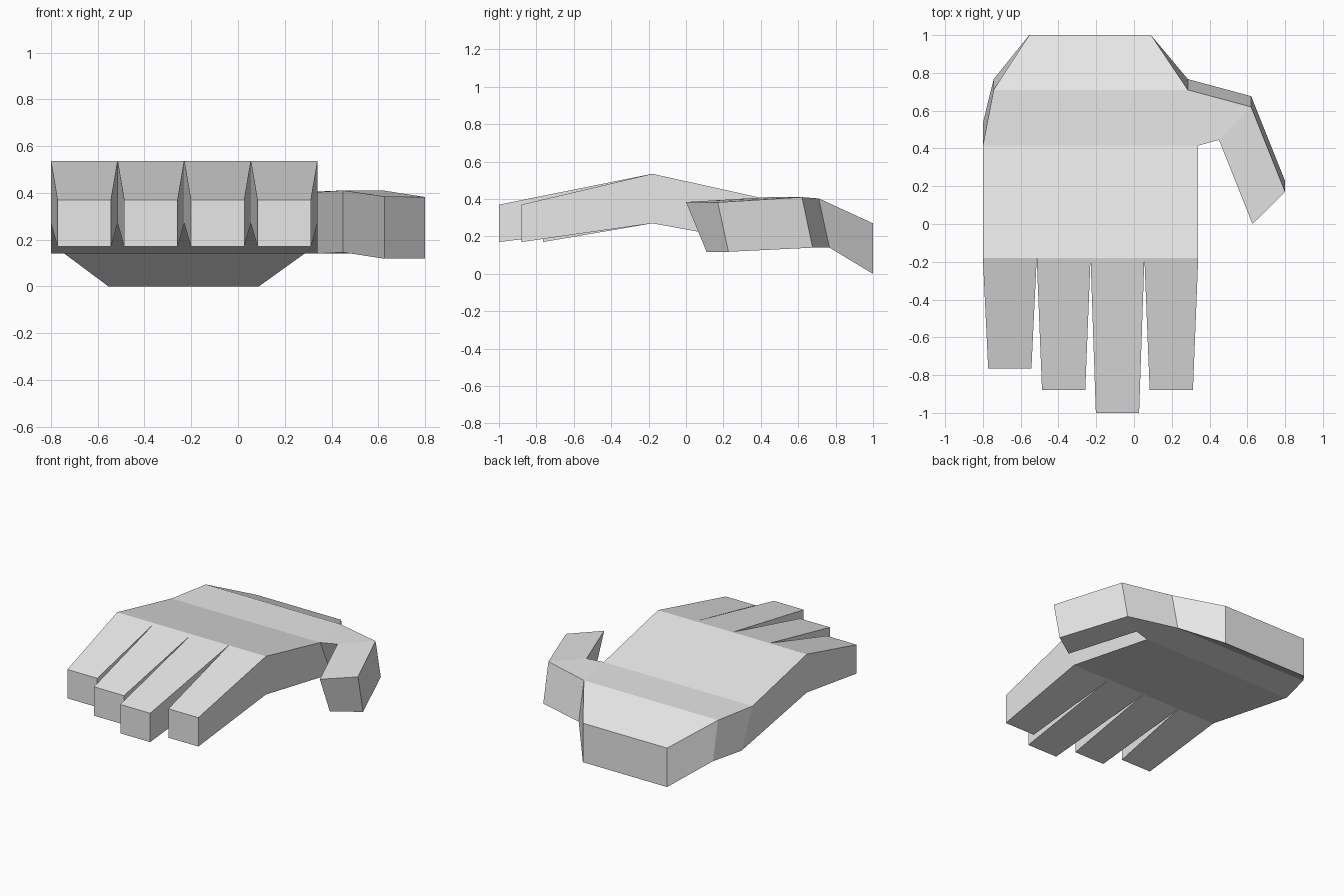
import bpy
import bmesh

if "Cube" in bpy.data.objects:
    bpy.data.objects.remove(bpy.data.objects["Cube"])

skin = bpy.data.materials.new("light grey")
skin.diffuse_color = (0.8, 0.8, 0.8, 1)
skin.use_nodes = True
skin.node_tree.nodes["Principled BSDF"].inputs["Base Color"].default_value = skin.diffuse_color


def loft(name, rings):
    """Closed flat-shaded solid through a list of four-cornered rings."""
    bm = bmesh.new()
    loops = [[bm.verts.new(p) for p in ring] for ring in rings]
    for a, b in zip(loops, loops[1:]):
        for i in range(4):
            j = (i + 1) % 4
            bm.faces.new((a[i], a[j], b[j], b[i]))
    bm.faces.new(loops[0])
    bm.faces.new(loops[-1])
    bmesh.ops.recalc_face_normals(bm, faces=bm.faces)
    mesh = bpy.data.meshes.new(name)
    bm.to_mesh(mesh)
    bm.free()
    mesh.materials.append(skin)
    ob = bpy.data.objects.new(name, mesh)
    bpy.context.collection.objects.link(ob)
    return ob


def section(x0, x1, y_top, z_top, y_bot, z_bot):
    return [(x0, y_top, z_top), (x1, y_top, z_top),
            (x1, y_bot, z_bot), (x0, y_bot, z_bot)]


# Palm: wrist end, heel, thumb root, knuckles
loft("palm", [
    section(-0.555, 0.09, 1.0, 0.27, 1.0, 0.0),
    section(-0.743, 0.285, 0.71, 0.403, 0.767, 0.14),
    section(-0.8, 0.34, 0.415, 0.403, 0.535, 0.14),
    section(-0.8, 0.34, -0.18, 0.535, -0.18, 0.27),
])

# Four tapered fingers sharing the knuckle edge
for i, (part, tip) in enumerate([("little_finger", -0.765), ("ring_finger", -0.88),
                                 ("middle_finger", -1.0), ("index_finger", -0.88)]):
    x = -0.8 + 0.285 * i
    loft(part, [
        section(x, x + 0.285, -0.18, 0.535, -0.18, 0.27),
        section(x + 0.028, x + 0.257, tip, 0.37, tip, 0.17),
    ])

# Thumb: root on the palm side, bend, tip (outer top, inner top, inner bottom, outer bottom)
loft("thumb", [
    [(0.285, 0.71, 0.403), (0.34, 0.415, 0.403), (0.34, 0.535, 0.14), (0.285, 0.767, 0.14)],
    [(0.62, 0.62, 0.41), (0.45, 0.445, 0.41), (0.45, 0.56, 0.145), (0.62, 0.677, 0.14)],
    [(0.8, 0.17, 0.382), (0.627, 0.0, 0.384), (0.627, 0.11, 0.118), (0.8, 0.227, 0.118)],
])
